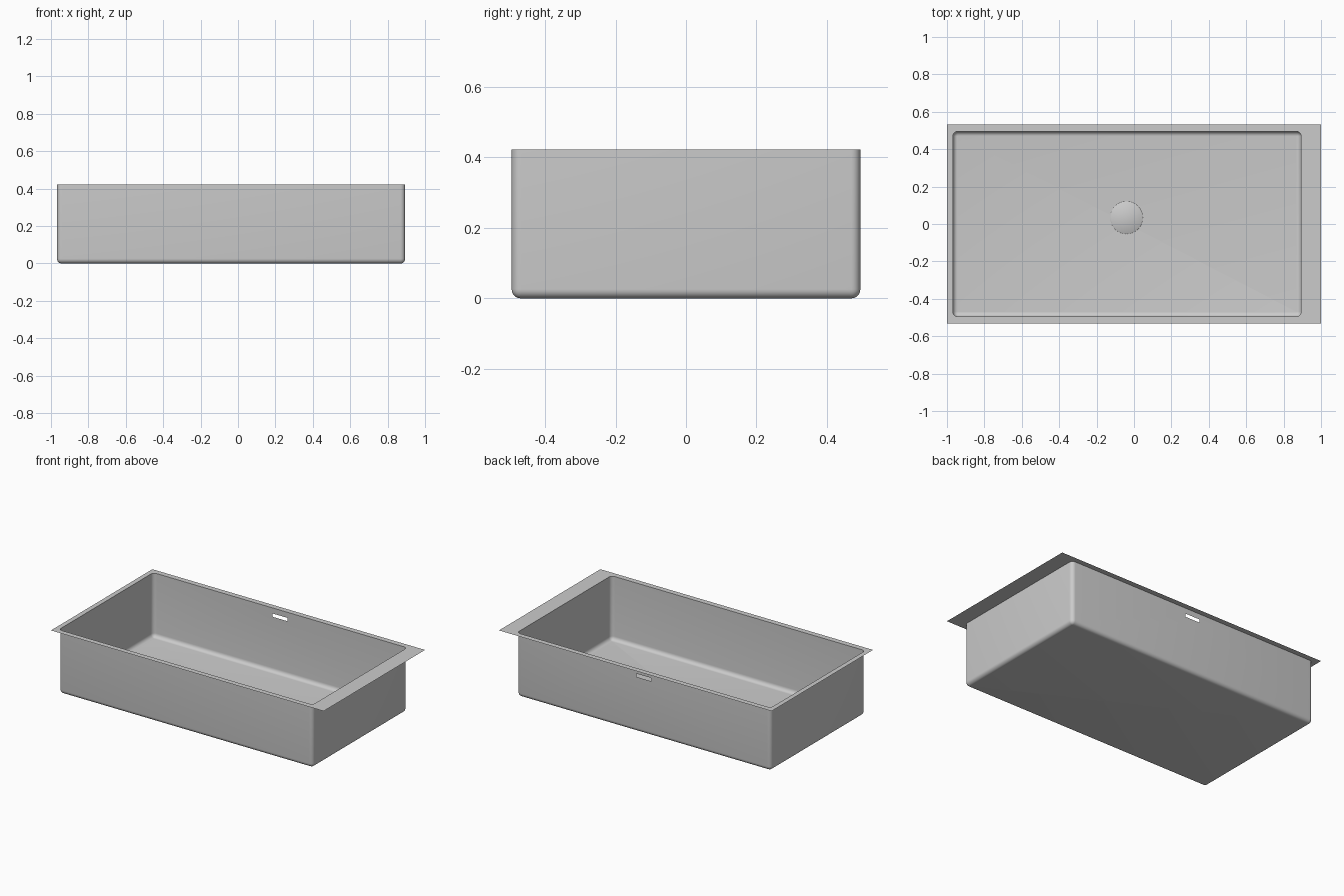
import bpy, bmesh, math
from mathutils import Vector

if "Cube" in bpy.data.objects:
    bpy.data.objects.remove(bpy.data.objects["Cube"])

H = 0.422            # rim height
CX = -0.037          # basin centre in x
HX, HY = 0.931, 0.495  # basin half sizes
R = 0.026            # corner and floor fillet radius
SEG = 6


def rounded_rect(cx, cy, hx, hy, r, seg=SEG):
    """Counter-clockwise outline of a rounded rectangle."""
    pts = []
    for k, (sx, sy) in enumerate([(1, 1), (-1, 1), (-1, -1), (1, -1)]):
        for i in range(seg + 1):
            a = math.pi / 2 * (k + i / seg)
            pts.append((cx + sx * (hx - r) + r * math.cos(a),
                        cy + sy * (hy - r) + r * math.sin(a)))
    return pts


def add_loop(bm, pts):
    vs = [bm.verts.new(p) for p in pts]
    es = [bm.edges.new((vs[i], vs[(i + 1) % len(vs)])) for i in range(len(vs))]
    return vs, es


def finish(bm, name, angle=40):
    me = bpy.data.meshes.new(name)
    bm.to_mesh(me)
    bm.free()
    ob = bpy.data.objects.new(name, me)
    bpy.context.collection.objects.link(ob)
    bpy.ops.object.select_all(action='DESELECT')
    bpy.context.view_layer.objects.active = ob
    ob.select_set(True)
    bpy.ops.object.shade_smooth_by_angle(angle=math.radians(angle))
    return ob


# basin: thin sheet with rounded upright corners and floor fillet
bm = bmesh.new()
levels = [(0.0, H)]
for i in range(SEG + 1):
    a = math.pi / 2 * i / SEG
    levels.append((R * 0.95 * (1 - math.cos(a)), R * (1 - math.sin(a))))
rings = []
for inset, z in levels:
    pts = rounded_rect(CX, 0, HX - inset, HY - inset, R - inset)
    rings.append([bm.verts.new((x, y, z)) for x, y in pts])
n = len(rings[0])
back = SEG             # index of the long back wall segment
for k in range(len(rings) - 1):
    up, lo = rings[k], rings[k + 1]
    for i in range(n):
        j = (i + 1) % n
        if k == 0 and i == back:
            continue
        bm.faces.new((up[i], up[j], lo[j], lo[i]))
bm.faces.new(rings[-1])

# overflow slot cut in the back wall
corners = [rings[0][back], rings[0][back + 1], rings[1][back + 1], rings[1][back]]
edges = []
for i in range(4):
    a, b = corners[i], corners[(i + 1) % 4]
    edges.append(bm.edges.get((a, b)) or bm.edges.new((a, b)))
slot = rounded_rect(CX, 0.374, 0.055, 0.011, 0.004, 3)
edges += add_loop(bm, [(x, HY, z) for x, z in slot])[1]
bmesh.ops.triangle_fill(bm, edges=edges, use_beauty=True, normal=Vector((0, -1, 0)))

# normals face into the bowl
bmesh.ops.recalc_face_normals(bm, faces=bm.faces)
floor = max(bm.faces, key=lambda f: f.calc_area())
if floor.normal.z < 0:
    bmesh.ops.reverse_faces(bm, faces=bm.faces)
finish(bm, "basin")

# flat flange, wider on the right
bm = bmesh.new()
e = add_loop(bm, [(sx, sy * 0.531, H) for sx, sy in [(1, 1), (-1, 1), (-1, -1), (1, -1)]])[1]
e += add_loop(bm, [(x, y, H) for x, y in rounded_rect(CX, 0, HX, HY, R)])[1]
bmesh.ops.triangle_fill(bm, edges=e, use_beauty=True, normal=Vector((0, 0, 1)))
finish(bm, "rim_flange")

# drain cover: very low disc on the floor
bm = bmesh.new()
bmesh.ops.create_cone(bm, cap_ends=True, segments=32, radius1=0.087, radius2=0.083, depth=0.003)
bmesh.ops.translate(bm, verts=bm.verts, vec=(CX - 0.003, 0.034, 0.002))
finish(bm, "drain_cover", 80)
